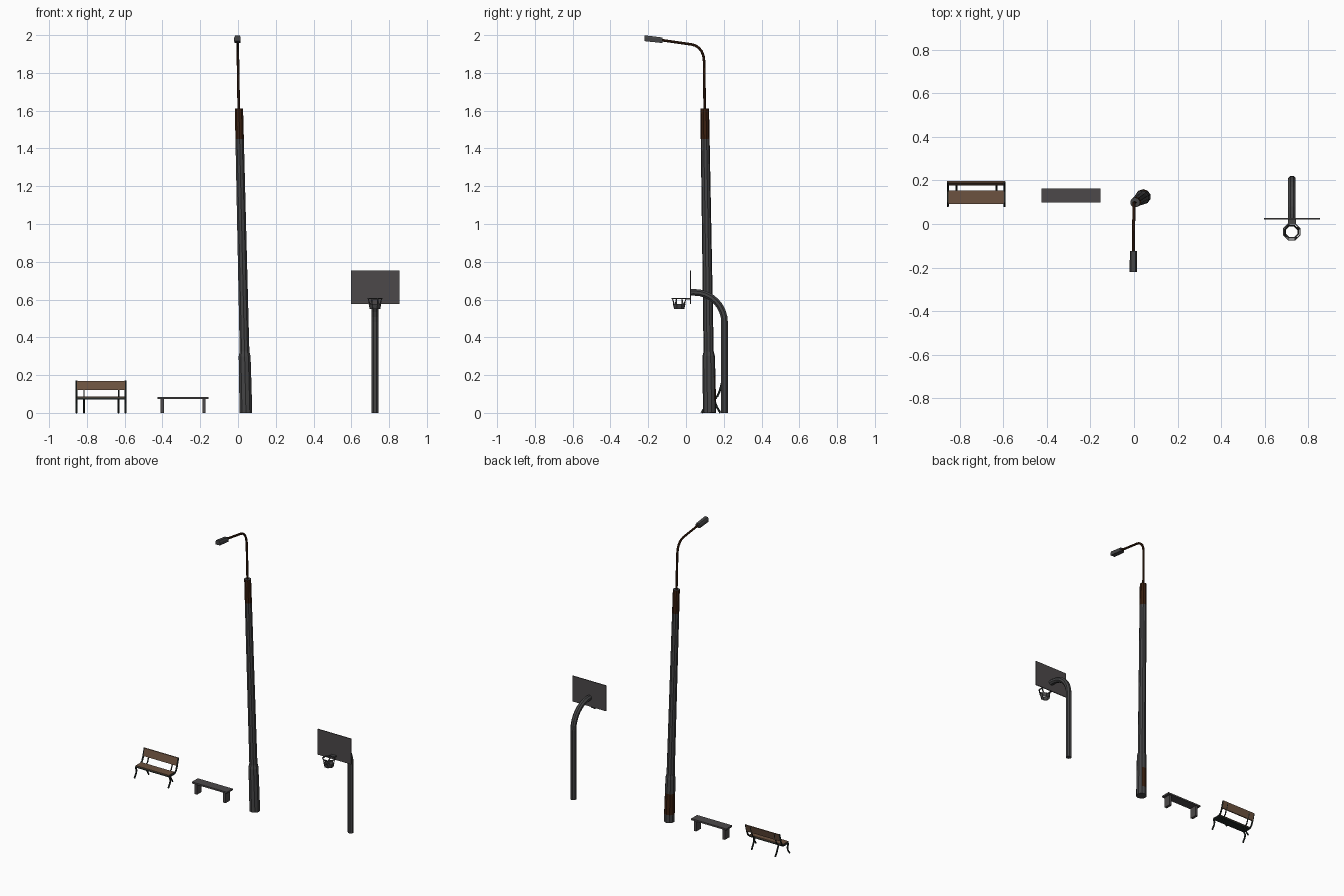
import bpy, bmesh, math
from mathutils import Vector

if "Cube" in bpy.data.objects:
    bpy.data.objects.remove(bpy.data.objects["Cube"])


def material(name, rgb):
    m = bpy.data.materials.new(name)
    m.diffuse_color = (*rgb, 1)
    m.use_nodes = True
    m.node_tree.nodes["Principled BSDF"].inputs["Base Color"].default_value = m.diffuse_color
    return m


STEEL = material("dark grey steel", (0.058, 0.058, 0.06))
STONE = material("warm grey board", (0.072, 0.066, 0.068))
RUST = material("dark rust", (0.042, 0.014, 0.005))
WOOD = material("brown wood", (0.15, 0.085, 0.05))
IRON = material("green black iron", (0.017, 0.024, 0.021))


def finish(name, bm, *mats):
    bmesh.ops.recalc_face_normals(bm, faces=bm.faces)
    mesh = bpy.data.meshes.new(name)
    bm.to_mesh(mesh)
    bm.free()
    for m in mats:
        mesh.materials.append(m)
    obj = bpy.data.objects.new(name, mesh)
    bpy.context.collection.objects.link(obj)
    return obj


def box(name, lo, hi, mat):
    bm = bmesh.new()
    bmesh.ops.create_cube(bm, size=1)
    for v in bm.verts:
        v.co = [(a + b) / 2 + c * (b - a) for a, b, c in zip(lo, hi, v.co)]
    return finish(name, bm, mat)


def sweep(name, path, radii, sides, *mats):
    """Capped tube along a path lying close to a plane of constant x."""
    bm = bmesh.new()
    pts = [Vector(p) for p in path]
    if not isinstance(radii, (list, tuple)):
        radii = [radii] * len(pts)
    rings = []
    for i, p in enumerate(pts):
        t = (pts[min(i + 1, len(pts) - 1)] - pts[max(i - 1, 0)]).normalized()
        u = (Vector((1, 0, 0)) - t * t.x).normalized()
        w = t.cross(u)
        ring = []
        for k in range(sides):
            a = 2 * math.pi * (k + 0.5) / sides
            ring.append(bm.verts.new(p + (u * math.cos(a) + w * math.sin(a)) * radii[i]))
        rings.append(ring)
    for a, b in zip(rings, rings[1:]):
        for k in range(sides):
            n = (k + 1) % sides
            bm.faces.new((a[k], a[n], b[n], b[k]))
    bm.faces.new(rings[0][::-1])
    bm.faces.new(rings[-1])
    return finish(name, bm, *mats)


# Street lamp: leaning mast, with a rusted top and a rusted patch on the sleeve
def axis(z):
    return Vector((0.042, 0.125, 0)).lerp(Vector((0.005, 0.099, 1.61)), z / 1.61)


levels = [(0, .035), (0.055, .035), (0.2, .034), (0.30, .033), (0.325, .027),
          (1.45, .0235), (1.612, .023)]
mast = sweep("lamp_mast", [axis(z) for z, r in levels], [r for z, r in levels], 10, STEEL, RUST)
for f in mast.data.polygons:
    c, n = f.center, f.normal
    back_left = n.y - n.x > 0.35
    if 1.45 < c.z < 1.6 or (0.055 < c.z < 0.2 and back_left):
        f.material_index = 1

# Thin curved lamp arm
arm = [(0.004, 0.099, 1.60), (0.0, 0.096, 1.86)]
for i in range(1, 6):
    a = math.radians(i * 84 / 5)
    arm.append((-0.001, 0.022 + 0.073 * math.cos(a), 1.868 + 0.083 * math.sin(a)))
arm.append((-0.003, -0.135, 1.974))
sweep("lamp_arm", arm, 0.0075, 8, RUST)

# Lamp head: chamfered profile drawn out along y, rising to the tip
bm = bmesh.new()
profile = [(-.017, 0), (.017, 0), (.017, .02), (.011, .031), (-.011, .031), (-.017, .02)]
ends = [[bm.verts.new((x * s - 0.003, y, z0 + z * s)) for x, z in profile]
        for y, z0, s in ((-0.22, 1.968, 1.0), (-0.125, 1.958, 0.95))]
for k in range(6):
    n = (k + 1) % 6
    bm.faces.new((ends[0][k], ends[0][n], ends[1][n], ends[1][k]))
bm.faces.new(ends[0])
bm.faces.new(ends[1])
finish("lamp_head", bm, STEEL)

# Basketball post with a quarter-turn top
HX = 0.725
post = [(HX, 0.204, 0), (HX, 0.204, 0.48)]
for i in range(1, 9):
    a = math.radians(i * 90 / 8)
    post.append((HX, 0.045 + 0.159 * math.cos(a), 0.48 + 0.158 * math.sin(a)))
post.append((HX, 0.026, 0.638))
sweep("hoop_post", post, 0.019, 8, STEEL)
box("backboard", (0.598, 0.021, 0.577), (0.855, 0.027, 0.755), STONE)
box("rim_bracket", (HX - .018, 0.0, 0.60), (HX + .018, 0.022, 0.609), STEEL)

# Rim ring and net of zigzag strips above a tapering band
RY, N = -0.036, 8


def around(k, r, z):
    a = 2 * math.pi * (k + 0.5) / N
    return (HX + r * math.cos(a), RY + r * math.sin(a), z)


bm = bmesh.new()
section = [(.037, .602), (.043, .602), (.043, .609), (.037, .609)]
rings = [[bm.verts.new(around(k, r, z)) for r, z in section] for k in range(N)]
for k in range(N):
    a, b = rings[k], rings[(k + 1) % N]
    for j in range(4):
        m = (j + 1) % 4
        bm.faces.new((a[j], a[m], b[m], b[j]))
finish("hoop_rim", bm, STEEL)

bm = bmesh.new()
for k in range(N):
    shape = [around(k, .034, .576), around(k + 1, .034, .576),
             around(k + 1, .028, .55), around(k, .028, .55)]
    bm.faces.new([bm.verts.new(p) for p in shape])
    if k % 2 == 0:
        strip = [around(k, .034, .576), around(k + .45, .034, .576),
                 around(k + .1, .039, .603), around(k - .1, .039, .603)]
        bm.faces.new([bm.verts.new(p) for p in strip])
net = finish("hoop_net", bm, STEEL)
thick = net.modifiers.new("thickness", 'SOLIDIFY')
thick.thickness = 0.002

# Plain bench: slab on two slab legs
box("plain_bench_top", (-0.425, 0.099, 0.073), (-0.155, 0.164, 0.084), STONE)
for x in (-0.40, -0.18):
    box("plain_bench_leg", (x - .009, 0.107, 0), (x + .009, 0.156, 0.073), STONE)

# Park bench: wooden seat on an iron rail, with a leaning wooden back
box("park_seat_frame", (-0.855, 0.093, 0.071), (-0.595, 0.153, 0.081), IRON)
box("park_seat", (-0.853, 0.092, 0.081), (-0.597, 0.154, 0.086), WOOD)
back = box("park_backrest", (-0.858, 0.176, 0.120), (-0.592, 0.184, 0.170), WOOD)
for v in back.data.vertices:
    v.co.y += (v.co.z - 0.12) * 0.26

# Curved iron side frames at both ends, running from front foot to back
frame = [(0.082, 0.0), (0.088, 0.01), (0.102, 0.03), (0.105, 0.05), (0.096, 0.068),
         (0.10, 0.076), (0.150, 0.076), (0.166, 0.088), (0.178, 0.115), (0.193, 0.170)]
for x in (-0.855, -0.595):
    sweep("park_side_frame", [(x, y, z) for y, z in frame], 0.0055, 6, IRON)

# Rear legs set in from the ends, with struts up to the backrest
for x in (-0.815, -0.632):
    sweep("park_rear_leg", [(x, 0.142, 0.074), (x, 0.154, 0.055), (x, 0.164, 0.03),
                            (x, 0.182, 0.0)], 0.0055, 6, IRON)
    sweep("park_back_strut", [(x, 0.148, 0.076), (x, 0.168, 0.088), (x, 0.184, 0.13),
                              (x, 0.193, 0.16)], 0.004, 6, IRON)
